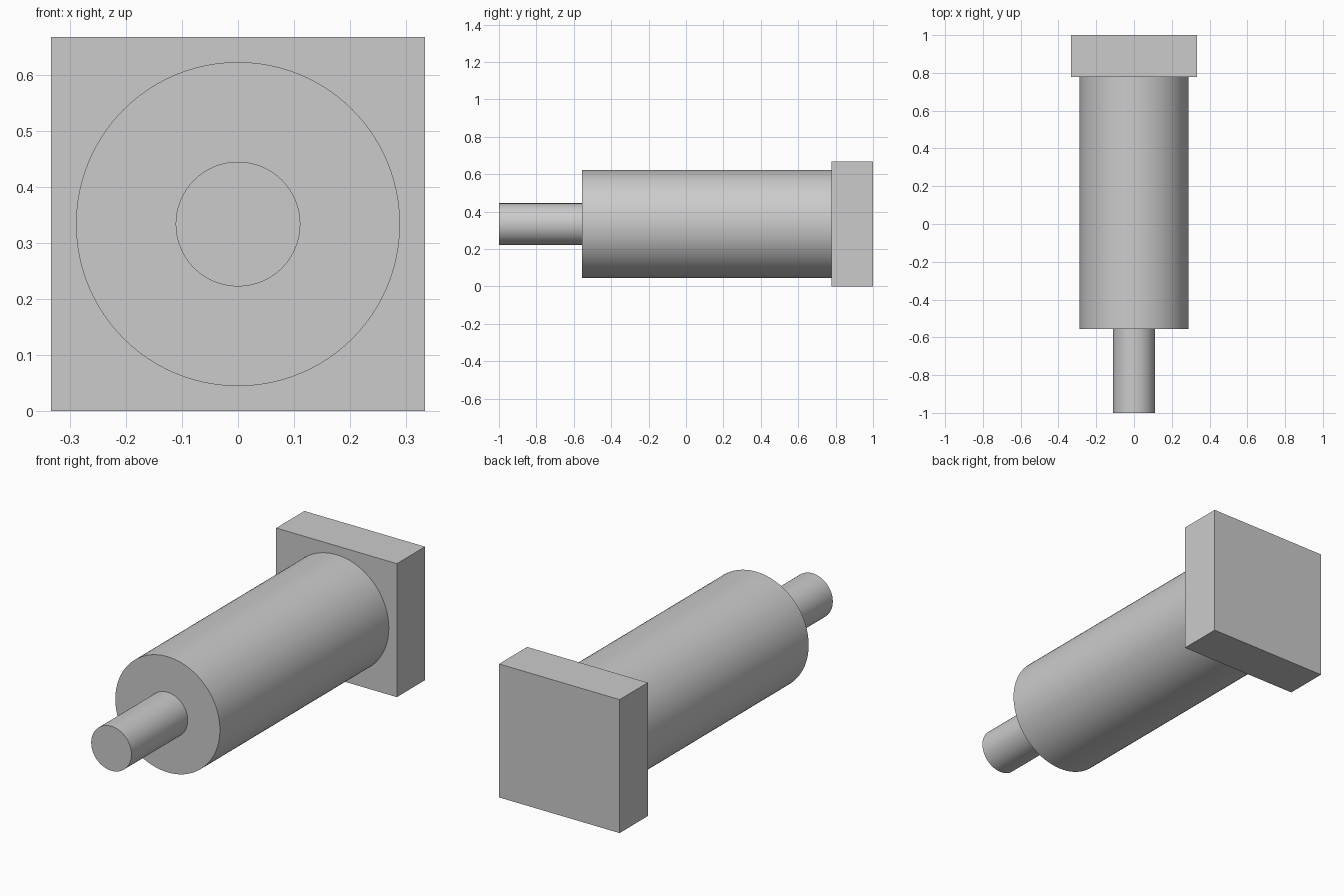
import bpy
import math

default_cube = bpy.data.objects.get("Cube")
if default_cube:
    bpy.data.objects.remove(default_cube, do_unlink=True)

UNIT = 2 / 9           # the whole length is nine units
AXIS_Z = 1.5 * UNIT    # height of the common axis

# Single grey finish
grey = bpy.data.materials.new("light_grey")
grey.use_nodes = True
colour = (0.6, 0.6, 0.6, 1)
grey.diffuse_color = colour
grey.node_tree.nodes["Principled BSDF"].inputs["Base Color"].default_value = colour


def rod(name, radius, y_front, y_back):
    """Smooth cylinder lying along y on the common axis."""
    bpy.ops.mesh.primitive_cylinder_add(
        vertices=96, radius=radius, depth=y_back - y_front,
        location=(0, (y_front + y_back) / 2, AXIS_Z),
        rotation=(math.pi / 2, 0, 0))
    obj = bpy.context.object
    obj.name = name
    obj.data.materials.append(grey)
    bpy.ops.object.shade_smooth_by_angle(angle=math.radians(30))


# Shaft and main body
rod("shaft", 0.5 * UNIT, -1, -1 + 2 * UNIT)
rod("body", 1.3 * UNIT, -1 + 2 * UNIT, 1 - UNIT)

# Square plate at the back
bpy.ops.mesh.primitive_cube_add(size=1, location=(0, 1 - UNIT / 2, AXIS_Z))
plate = bpy.context.object
plate.name = "end_plate"
plate.scale = (3 * UNIT, UNIT, 3 * UNIT)
bpy.ops.object.transform_apply(location=False, rotation=False, scale=True)
plate.data.materials.append(grey)
